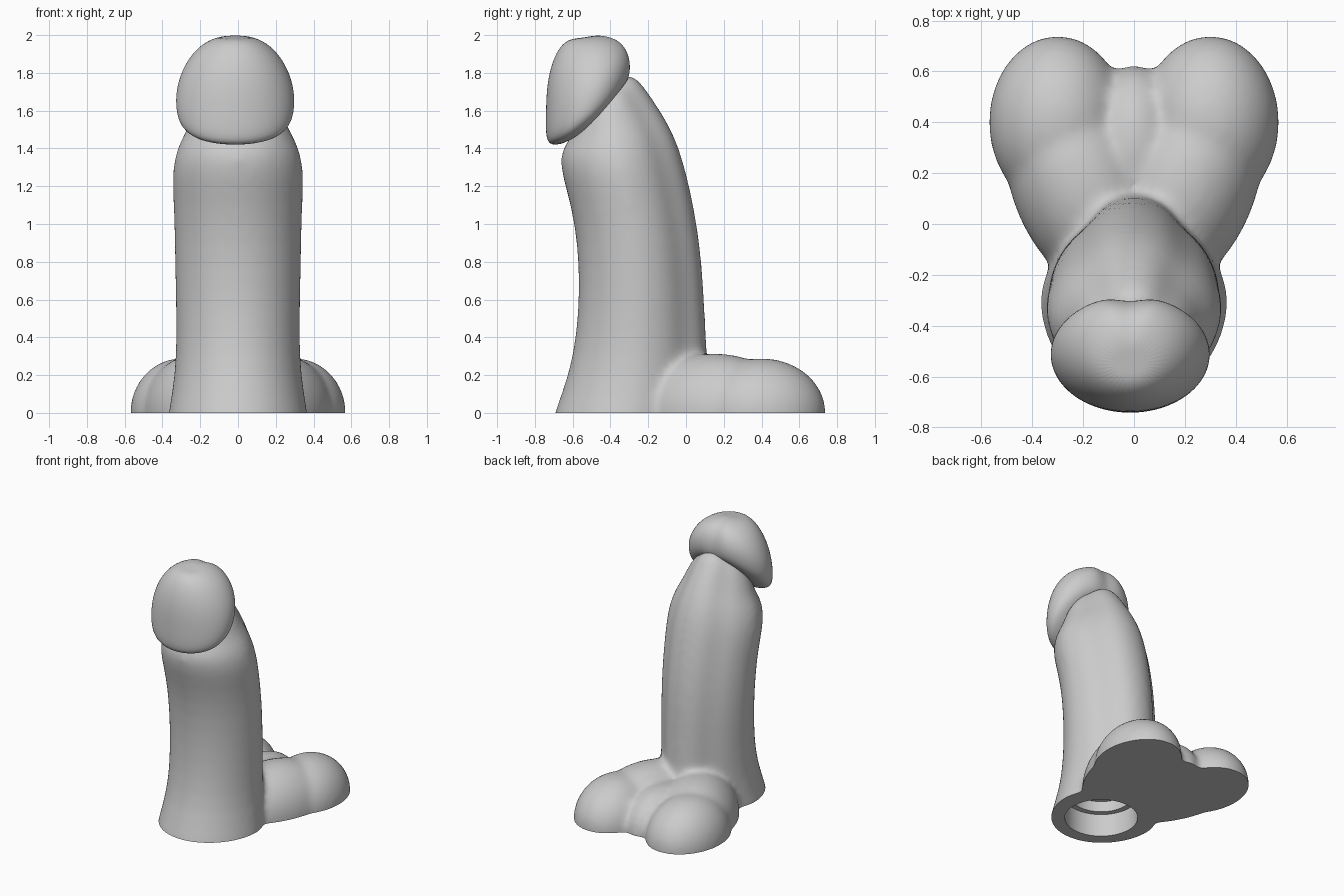
import bpy, bmesh
from math import sin, cos, pi, exp, radians
from mathutils import Matrix, Vector

cube = bpy.data.objects.get("Cube")
if cube:
    bpy.data.objects.remove(cube, do_unlink=True)

grey = bpy.data.materials.new("soft grey")
grey.use_nodes = True
grey.diffuse_color = (0.6, 0.6, 0.6, 1)
grey.node_tree.nodes["Principled BSDF"].inputs["Base Color"].default_value = (0.6, 0.6, 0.6, 1)


def make_object(name, bm):
    bmesh.ops.recalc_face_normals(bm, faces=bm.faces)
    mesh = bpy.data.meshes.new(name)
    bm.to_mesh(mesh)
    bm.free()
    mesh.materials.append(grey)
    obj = bpy.data.objects.new(name, mesh)
    bpy.context.collection.objects.link(obj)
    return obj


def loft(bm, rings, section, x_offset=0, n=40):
    """Skin rings given as front y, front z, back y, back z, half width."""
    loops = []
    for fy, fz, by, bz, hw in rings:
        loop = []
        for i in range(n):
            a = 2 * pi * i / n
            x, t, sag = section(a)
            t = 0.5 + 0.5 * t
            loop.append(bm.verts.new((x_offset + hw * x, fy + (by - fy) * t,
                                      fz + (bz - fz) * t + sag * abs(bz - fz))))
        loops.append(loop)
    for lo, hi in zip(loops, loops[1:]):
        for i in range(n):
            j = (i + 1) % n
            bm.faces.new((lo[i], lo[j], hi[j], hi[i]))
    for loop in (loops[0], loops[-1]):
        centre = sum((v.co for v in loop), Vector()) / n
        tip = bm.verts.new(centre)
        for i in range(n):
            bm.faces.new((loop[i], loop[(i + 1) % n], tip))


def ellipsoid(bm, centre, radii, turn=0):
    mat = (Matrix.Translation(centre) @ Matrix.Rotation(radians(turn), 4, 'Z')
           @ Matrix.Diagonal((*radii, 1)))
    bmesh.ops.create_uvsphere(bm, u_segments=40, v_segments=24, radius=1, matrix=mat)


def shaft_section(a):
    # Narrower towards the back, with a shallow crease beside the rear ridge
    back = max(0, sin(a))
    side = pi / 2 - abs(a - pi / 2)
    dip = 1 - 0.07 * exp(-((side - 0.8) / 0.25) ** 2)
    return cos(a) * (1 - 0.17 * back) * dip, sin(a) * dip, 0


def head_section(a):
    notch = 0.1 * exp(-((a - pi / 2) / 0.2) ** 2)
    return cos(a), sin(a) - notch, -0.13 * cos(a) ** 2


def finish(obj):
    bpy.ops.object.select_all(action='DESELECT')
    obj.select_set(True)
    bpy.context.view_layer.objects.active = obj
    bpy.ops.object.convert(target='MESH')
    bpy.ops.object.shade_smooth_by_angle(angle=radians(50))


# Shaft
body_bm = bmesh.new()
loft(body_bm, [
    (-0.75, -0.2, 0.12, -0.2, 0.40),
    (-0.70, 0, 0.12, 0, 0.37),
    (-0.62, 0.2, 0.12, 0.2, 0.335),
    (-0.58, 0.42, 0.105, 0.42, 0.328),
    (-0.565, 0.65, 0.095, 0.65, 0.333),
    (-0.575, 0.9, 0.075, 0.9, 0.338),
    (-0.61, 1.1, 0.035, 1.13, 0.343),
    (-0.655, 1.25, -0.01, 1.32, 0.352),
    (-0.67, 1.36, -0.06, 1.47, 0.325),
    (-0.64, 1.42, -0.14, 1.61, 0.26),
    (-0.60, 1.47, -0.23, 1.74, 0.235),
    (-0.58, 1.55, -0.30, 1.82, 0.17)], shaft_section)

# Rear lobes and the bridge between them
for s in (-1, 1):
    ellipsoid(body_bm, (s * 0.3, 0.4, 0), (0.272, 0.342, 0.29))
    ellipsoid(body_bm, (s * 0.2, 0.15, 0), (0.28, 0.45, 0.315), -22 * s)
ellipsoid(body_bm, (0, 0.3, 0), (0.2, 0.325, 0.26))
body = make_object("body", body_bm)

# Cutters: everything below the ground, and a stepped socket in the base
floor_bm = bmesh.new()
bmesh.ops.create_cube(floor_bm, size=1, matrix=Matrix.Translation((0, 0, -0.5))
                      @ Matrix.Diagonal((3, 3, 1, 1)))
cutters = [make_object("floor_cutter", floor_bm)]
for radius, top in ((0.25, 0.17), (0.21, 0.25)):
    hole_bm = bmesh.new()
    bmesh.ops.create_cone(hole_bm, cap_ends=True, segments=48, radius1=radius, radius2=radius,
                          depth=top + 0.1, matrix=Matrix.Translation((0, -0.35, top / 2 - 0.05)))
    cutters.append(make_object("socket_cutter", hole_bm))

# Fuse and soften the body, then cut it
sub = body.modifiers.new("round", 'SUBSURF')
sub.levels = 1
remesh = body.modifiers.new("fuse", 'REMESH')
remesh.mode = 'VOXEL'
remesh.voxel_size = 0.02
soft = body.modifiers.new("soften", 'SMOOTH')
soft.factor = 0.5
soft.iterations = 14
for cutter in cutters:
    cutter.hide_render = True
    cut = body.modifiers.new("cut", 'BOOLEAN')
    cut.operation = 'DIFFERENCE'
    cut.solver = 'EXACT'
    cut.object = cutter
finish(body)
for cutter in cutters:
    bpy.data.objects.remove(cutter, do_unlink=True)

# Head with its slanted rim
head_bm = bmesh.new()
loft(head_bm, [
    (-0.62, 1.43, -0.34, 1.73, 0.19),
    (-0.72, 1.41, -0.295, 1.77, 0.285),
    (-0.745, 1.46, -0.28, 1.83, 0.315),
    (-0.742, 1.6, -0.285, 1.89, 0.315),
    (-0.737, 1.75, -0.31, 1.945, 0.275),
    (-0.70, 1.89, -0.36, 1.985, 0.205),
    (-0.64, 1.975, -0.45, 2.003, 0.11)], head_section, -0.015)
head = make_object("head", head_bm)
head.modifiers.new("round", 'SUBSURF').levels = 2
finish(head)
